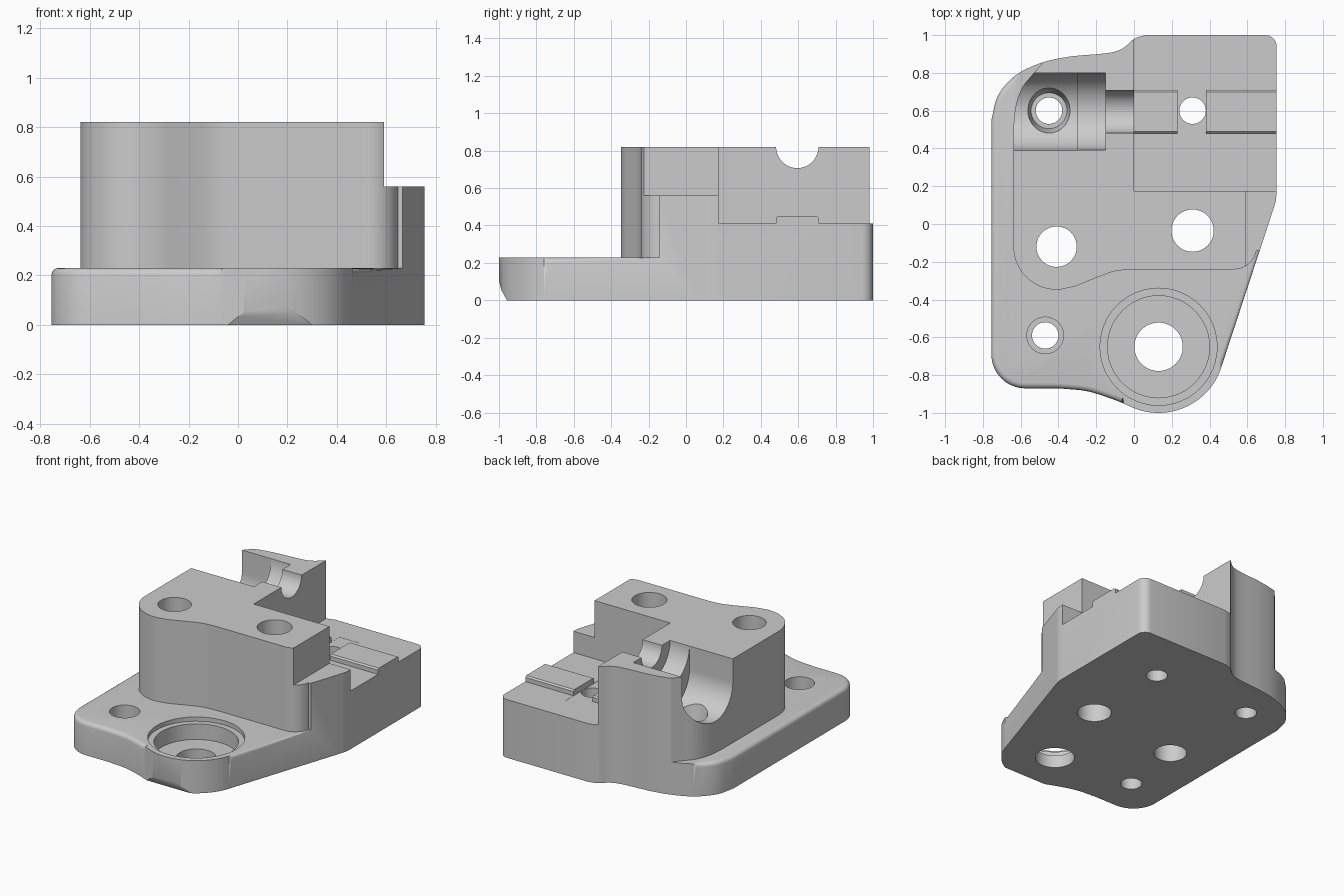
import bpy, bmesh, math
from mathutils import Vector

cube = bpy.data.objects.get("Cube")
if cube:
    bpy.data.objects.remove(cube, do_unlink=True)

grey = bpy.data.materials.new("machined_grey")
grey.use_nodes = True
grey.diffuse_color = (0.6, 0.6, 0.6, 1)
grey.node_tree.nodes["Principled BSDF"].inputs["Base Color"].default_value = grey.diffuse_color


def arc(cx, cy, r, start, end, n=16):
    angles = [math.radians(start + (end - start) * i / n) for i in range(n + 1)]
    return [(cx + r * math.cos(a), cy + r * math.sin(a)) for a in angles]


def smooth(points, steps=5):
    """Catmull-Rom curve through a few points."""
    p = [Vector(q) for q in points]
    p = [2 * p[0] - p[1]] + p + [2 * p[-1] - p[-2]]
    out = []
    for a, b, c, d in zip(p, p[1:], p[2:], p[3:]):
        for i in range(steps):
            t = i / steps
            out.append(tuple(0.5 * (2 * b + (c - a) * t + (2 * a - 5 * b + 4 * c - d) * t**2
                                    + (3 * b - a - 3 * c + d) * t**3)))
    return out + [tuple(points[-1])]


def add_mesh(name, bm):
    bmesh.ops.recalc_face_normals(bm, faces=bm.faces)
    if bm.calc_volume(signed=True) < 0:
        bmesh.ops.reverse_faces(bm, faces=bm.faces)
    mesh = bpy.data.meshes.new(name)
    bm.to_mesh(mesh)
    bm.free()
    obj = bpy.data.objects.new(name, mesh)
    bpy.context.collection.objects.link(obj)
    mesh.materials.append(grey)
    return obj


def prism(name, points, low, high, axis="z"):
    """Closed prism: an xy profile along z, or a yz profile along x."""
    bm = bmesh.new()
    rings = []
    for h in (low, high):
        rings.append([bm.verts.new((*p, h) if axis == "z" else (h, *p)) for p in points])
    a, b = rings
    bm.faces.new(a[::-1])
    bm.faces.new(b)
    for i in range(len(points)):
        j = (i + 1) % len(points)
        bm.faces.new((a[i], a[j], b[j], b[i]))
    return add_mesh(name, bm)


def box(name, x0, x1, y0, y1, z0, z1):
    return prism(name, [(x0, y0), (x1, y0), (x1, y1), (x0, y1)], z0, z1)


def round_cutter(x, y, r_low, r_high, z0, z1):
    bm = bmesh.new()
    bmesh.ops.create_cone(bm, cap_ends=True, segments=48, radius1=r_low, radius2=r_high, depth=z1 - z0)
    bmesh.ops.translate(bm, vec=(x, y, (z0 + z1) / 2), verts=bm.verts)
    return add_mesh("hole_cutter", bm)


def trough(x0, x1, r, z):
    """Round-bottomed channel running along x, open at the top."""
    return prism("trough_cutter", [(0.595 - r, 1.2)] + arc(0.595, z, r, 180, 360, 32) + [(0.595 + r, 1.2)],
                 x0, x1, "x")


def cut(target, cutter):
    mod = target.modifiers.new("cut", "BOOLEAN")
    mod.operation, mod.solver, mod.object = "DIFFERENCE", "EXACT", cutter
    bpy.context.view_layer.objects.active = target
    bpy.ops.object.modifier_apply(modifier=mod.name)
    bpy.data.objects.remove(cutter, do_unlink=True)


# Full outline of the body
NOSE = (0.13, -0.65)
outline = arc(-0.575, -0.69, 0.18, 180, 270)
outline += smooth([(-0.4, -0.87), (-0.25, -0.885), (-0.12, -0.925), (-0.04, -0.957)])
outline += arc(*NOSE, 0.35, 245, 345, 32)
outline += smooth([(0.735, 0.07), (0.75, 0.12), (0.755, 0.17)])
outline += arc(0.695, 0.94, 0.06, 0, 90, 8)
outline += smooth([(0.06, 1.0), (0, 0.98), (-0.06, 0.93), (-0.14, 0.905), (-0.35, 0.885), (-0.5, 0.85),
                   (-0.63, 0.785), (-0.72, 0.68), (-0.755, 0.55)])
body = prism("mounting_block", outline, 0, 0.82)

# Low flange left around the tower
tower = arc(0.53, -0.12, 0.12, 350, 270, 10)
tower += smooth([(0.0, -0.24), (-0.1, -0.25), (-0.2, -0.285), (-0.31, -0.33)])
tower += arc(-0.41, -0.12, 0.228, 275, 180)
tower += smooth([(-0.638, 0.52), (-0.625, 0.63), (-0.59, 0.725), (-0.53, 0.8), (-0.4, 0.95)])
surround = [(1.2, -0.14)] + tower + [(-0.4, 1.3), (-1.3, 1.3), (-1.3, -1.3), (1.2, -1.3)]
cut(body, prism("flange_cutter", surround, 0.23, 1.2))

# Side step, rear ledge with its raised key, and key gap
cut(body, box("step_cutter", 0.59, 1.2, -1.2, 0.3, 0.56, 1.2))
ledge = [(0.175, 1.2), (0.175, 0.41), (0.48, 0.41), (0.48, 0.44), (0.49, 0.45), (0.7, 0.45),
         (0.71, 0.44), (0.71, 0.41), (1.2, 0.41), (1.2, 1.2)]
cut(body, prism("ledge_cutter", ledge, 0, 1.2, "x"))
cut(body, box("key_gap_cutter", 0.23, 0.38, 0.4, 0.8, 0.409, 0.6))

# Stepped trough through the rear wall
cut(body, trough(-1.2, -0.3, 0.205, 0.655))
cut(body, trough(-0.35, -0.15, 0.204, 0.82))
cut(body, trough(-0.2, 0.1, 0.113, 0.82))

# Relief under the nose
cut(body, prism("nose_cutter", [(-0.935, -0.05), (-0.957, 0), (-0.985, 0.05), (-1.005, 0.12),
                                (-1.2, 0.12), (-1.2, -0.05)], -1, 1, "x"))

# Through holes: x, y, radius
for x, y, r in [(-0.41, -0.12, 0.107), (0.31, -0.035, 0.112), (0.31, 0.6, 0.07),
                (-0.45, 0.6, 0.07), (-0.47, -0.59, 0.07), (*NOSE, 0.128)]:
    cut(body, round_cutter(x, y, r, r, -0.2, 1.2))

# Counterbores: x, y, lower radius, upper radius, floor, top
for spec in [(-0.47, -0.59, 0.097, 0.097, 0.1, 0.4), (*NOSE, 0.27, 0.27, 0.09, 0.4),
             (*NOSE, 0.31, 0.31, 0.2, 0.4), (-0.45, 0.6, 0.095, 0.122, 0.37, 0.5)]:
    cut(body, round_cutter(*spec))

# Rounded flange rim, sharp around the nose and where it meets the tower
bm = bmesh.new()
bm.from_mesh(body.data)
rim = []
for e in bm.edges:
    mid = (e.verts[0].co + e.verts[1].co) / 2
    if (all(abs(v.co.z - 0.23) < 1e-4 for v in e.verts) and len(e.link_faces) == 2
            and e.calc_face_angle_signed() > 0.5 and (mid.xy - Vector(NOSE)).length > 0.355
            and (mid.x > 0 or mid.y < 0.78) and (mid.xy - Vector((-0.47, -0.59))).length > 0.11):
        rim.append(e)
bmesh.ops.bevel(bm, geom=rim, offset=0.028, segments=4, profile=0.5, affect="EDGES", clamp_overlap=False)
bm.to_mesh(body.data)
bm.free()

bpy.ops.object.select_all(action="DESELECT")
body.select_set(True)
bpy.context.view_layer.objects.active = body
bpy.ops.object.shade_smooth_by_angle(angle=math.radians(30))
